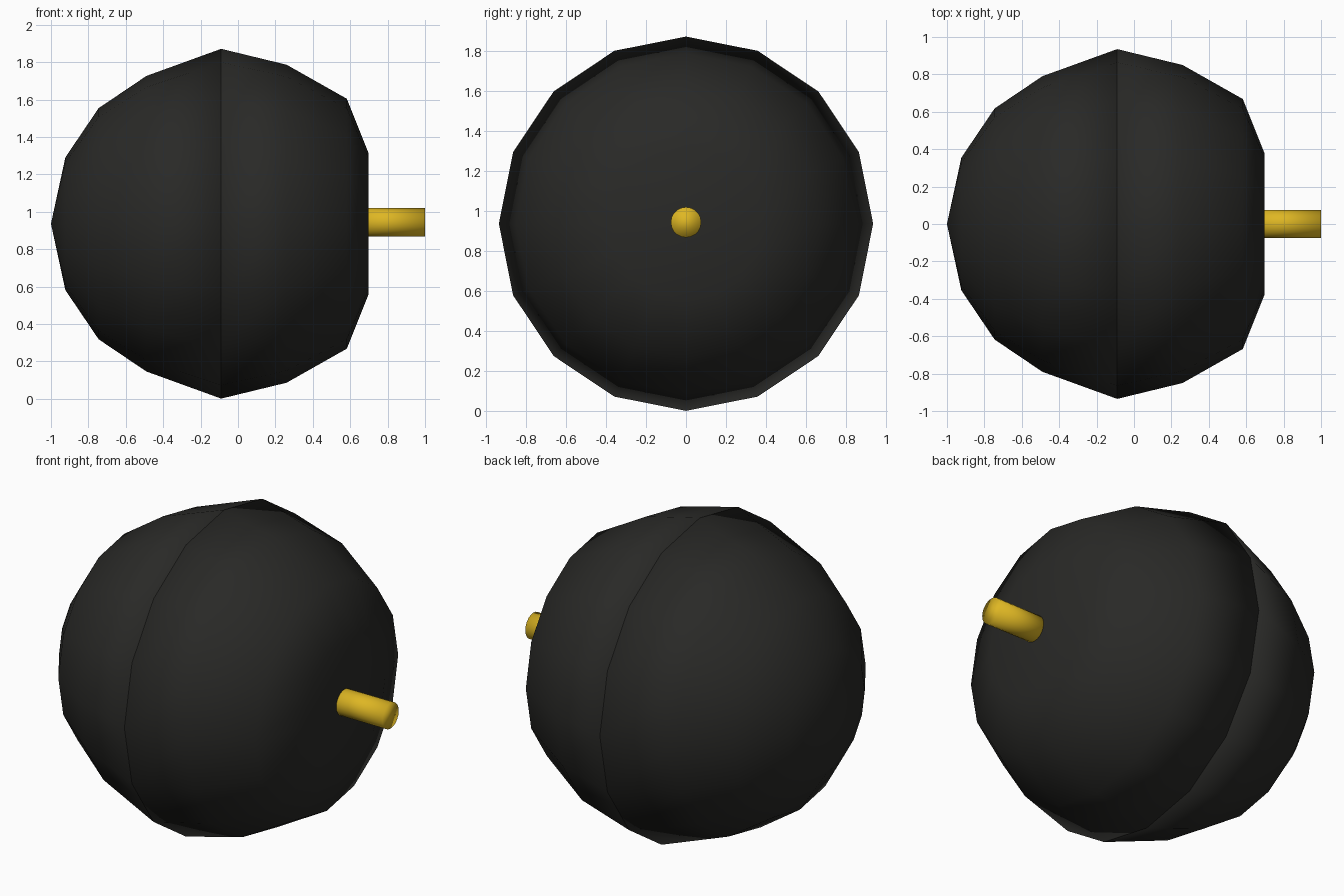
import bpy, bmesh
from math import cos, sin, tau

if "Cube" in bpy.data.objects:
    bpy.data.objects.remove(bpy.data.objects["Cube"])


def material(name, rgb):
    m = bpy.data.materials.new(name)
    m.diffuse_color = (*rgb, 1)
    m.use_nodes = True
    m.node_tree.nodes["Principled BSDF"].inputs["Base Color"].default_value = m.diffuse_color
    return m


def lathe_x(name, profile, sides, centre, mat):
    """Revolve (x, radius) points round the x axis; radius 0 makes a pole."""
    bm = bmesh.new()
    rings = []
    for x, r in profile:
        if r == 0:
            rings.append([bm.verts.new((x, 0, 0))])
        else:
            rings.append([bm.verts.new((x, r * sin(tau * i / sides), r * cos(tau * i / sides)))
                          for i in range(sides)])
    for a, b in zip(rings, rings[1:]):
        for i in range(sides):
            j = (i + 1) % sides
            corners = [a[i % len(a)], a[j % len(a)], b[j % len(b)], b[i % len(b)]]
            bm.faces.new(list(dict.fromkeys(corners)))
    # flat caps on open ends
    for ring in (rings[0], rings[-1]):
        if len(ring) > 1:
            bm.faces.new(ring)
    bmesh.ops.recalc_face_normals(bm, faces=bm.faces)
    for f in bm.faces:
        f.smooth = True
    me = bpy.data.meshes.new(name)
    bm.to_mesh(me)
    bm.free()
    me.materials.append(mat)
    ob = bpy.data.objects.new(name, me)
    ob.location = centre
    bpy.context.collection.objects.link(ob)
    return ob


black = material("black", (0.022, 0.022, 0.02))
gold = material("gold", (0.73, 0.47, 0.017))
SEAM, RIM, MID = -0.09, 0.935, 0.936

# domed half on the left
lathe_x("domed_shell", [(-1, 0), (-0.923, 0.355), (-0.745, 0.618), (-0.49, 0.79), (SEAM, RIM)],
        16, (0, 0, MID), black)

# flat-ended half on the right
lathe_x("blunt_shell", [(SEAM, RIM), (0.26, 0.85), (0.582, 0.668), (0.698, 0.378), (0.697, 0)],
        16, (0, 0, MID), black)

# short rod out of the flat end
lathe_x("rod", [(0.6, 0.076), (1.0, 0.076)], 20, (0, 0, 0.943), gold)
